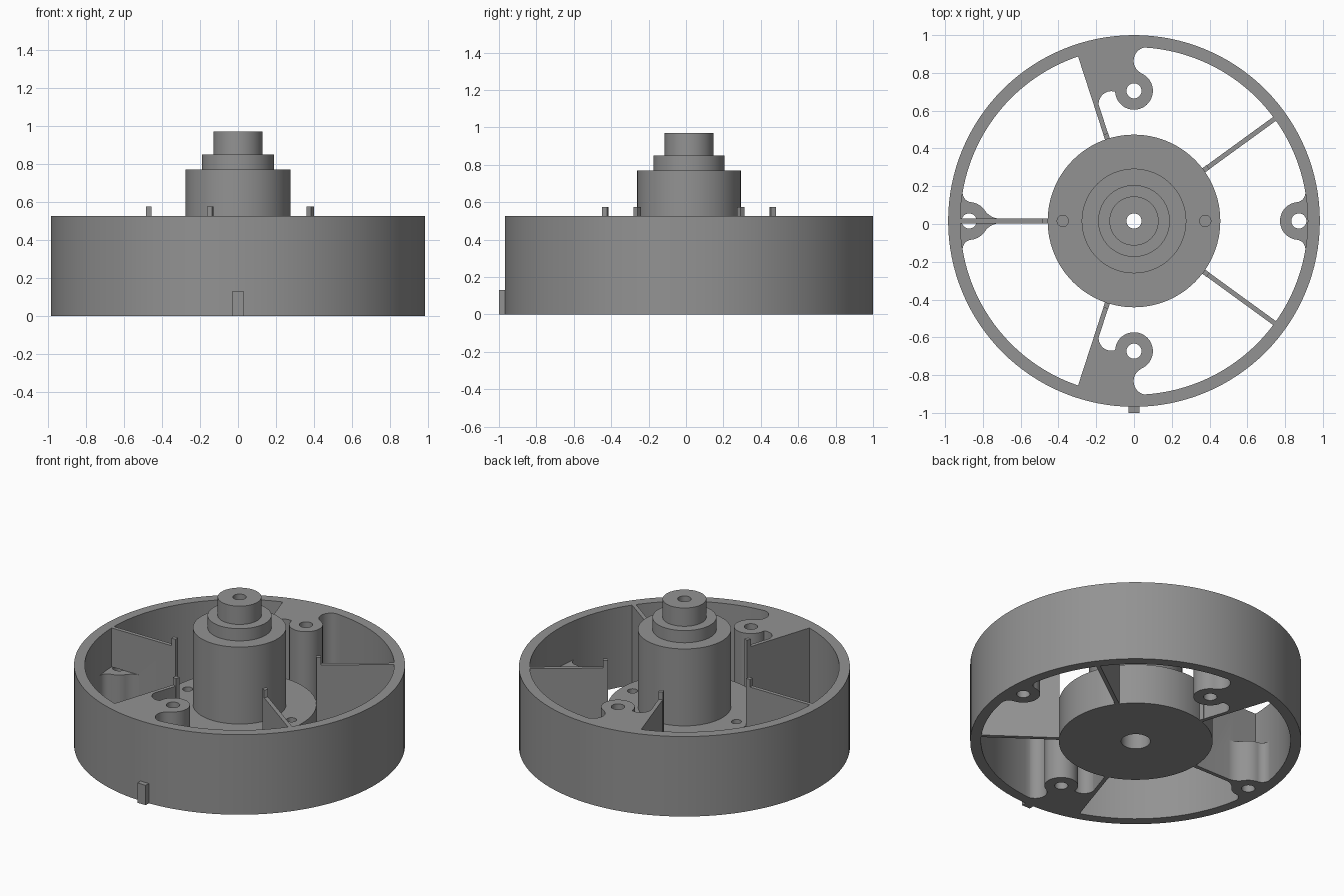
import bpy, bmesh, math
from mathutils import Matrix

if "Cube" in bpy.data.objects:
    bpy.data.objects.remove(bpy.data.objects["Cube"])

CY = 0.016                      # hub axis offset in y
H, LOW, RIB = 0.525, 0.27, 0.0125   # rim height, low boss height, rib half thickness

grey = bpy.data.materials.new("grey")
grey.diffuse_color = (0.29, 0.29, 0.29, 1)
grey.use_nodes = True
grey.node_tree.nodes["Principled BSDF"].inputs["Base Color"].default_value = grey.diffuse_color


def finish(name, bm):
    bmesh.ops.remove_doubles(bm, verts=bm.verts, dist=1e-5)
    bmesh.ops.recalc_face_normals(bm, faces=bm.faces)
    me = bpy.data.meshes.new(name)
    bm.to_mesh(me)
    bm.free()
    me.materials.append(grey)
    ob = bpy.data.objects.new(name, me)
    ob.location.y = CY
    bpy.context.collection.objects.link(ob)
    return ob


def arc(cx, cy, r, a0, a1, n=16):
    angles = [math.radians(a0 + (a1 - a0) * i / n) for i in range(n + 1)]
    return [(cx + r * math.cos(a), cy + r * math.sin(a)) for a in angles]


def prism(name, pts, z0, z1, angle=0):
    bm = bmesh.new()
    face = bm.faces.new([bm.verts.new((x, y, z0)) for x, y in pts])
    top = bmesh.ops.extrude_face_region(bm, geom=[face])["geom"]
    bmesh.ops.translate(bm, vec=(0, 0, z1 - z0),
                        verts=[v for v in top if isinstance(v, bmesh.types.BMVert)])
    bmesh.ops.rotate(bm, verts=bm.verts, matrix=Matrix.Rotation(math.radians(angle), 3, 'Z'))
    return finish(name, bm)


def rect(x0, x1, hw):
    return [(x0, -hw), (x1, -hw), (x1, hw), (x0, hw)]


def lathe(name, profile, steps):
    bm = bmesh.new()
    vs = [bm.verts.new((r, 0, z)) for r, z in profile]
    es = [bm.edges.new((vs[i - 1], vs[i])) for i in range(len(vs))]
    bmesh.ops.spin(bm, geom=vs + es, cent=(0, 0, 0), axis=(0, 0, 1),
                   angle=2 * math.pi, steps=steps)
    return finish(name, bm)


def combine(base, other, op):
    mod = base.modifiers.new(op.lower(), 'BOOLEAN')
    mod.object, mod.operation, mod.solver = other, op, 'EXACT'
    bpy.context.view_layer.objects.active = base
    bpy.ops.object.modifier_apply(modifier=mod.name)
    bpy.data.objects.remove(other)


def drill(base, x, y, r, z0, z1):
    combine(base, prism("drill", arc(x, y, r, 0, 348.75, 31), z0, z1), 'DIFFERENCE')


# Outer rim
rim = lathe("rim", [(0.92, 0), (0.984, 0), (0.984, H), (0.92, H)], 128)

# Tall screw blocks at front and back, mirrored
block = [(-0.284, 0.875), (-0.1916, 0.59)]
block += arc(-0.12, 0.62, 0.067, 190, 70)
block += arc(0, 0.689, 0.1, 184, 426, 32)
block += arc(0.07, 0.848, 0.072, 246, 90)[1:]
block += [(0.07, 0.95), (-0.29, 0.91)]
for s in (1, -1):
    combine(rim, prism("screw_block", [(x, s * y) for x, y in block], 0, H), 'UNION')

# Low screw bosses at the sides, with fillets into the rim
half = [(0.95, 0.165)] + arc(0.857, 0.149, 0.05, 10, -84) + arc(0.873, 0, 0.1, 96, 180)[1:]
boss = half + [(x, -y) for x, y in reversed(half[:-1])]
for s in (1, -1):
    combine(rim, prism("side_boss", [(s * x, y) for x, y in boss], 0, LOW), 'UNION')
flare = arc(-0.707, 0.112, 0.1, 214, 270)
flare = [(-0.873, 0.03)] + flare + [(x, -y) for x, y in reversed(flare)] + [(-0.873, -0.03)]
combine(rim, prism("boss_flare", flare, 0, LOW), 'UNION')

# Screw holes
for s in (1, -1):
    drill(rim, 0, s * 0.689, 0.04, -0.1, H + 0.1)
    drill(rim, s * 0.873, 0, 0.04, -0.1, LOW + 0.1)

# Ribs from the hub to the rim, each with a small post at the inner end
for a in (36, 108, 180, 252, 324):
    if a == 180:
        combine(rim, prism("rib", rect(0.456, 0.75, RIB), 0, H, a), 'UNION')
        combine(rim, prism("rib_over_boss", rect(0.74, 0.94, RIB), LOW, H, a), 'UNION')
    else:
        combine(rim, prism("rib", rect(0.456, 0.94, RIB), 0, H, a), 'UNION')
    combine(rim, prism("post", rect(0.456, 0.485, RIB + 0.001), 0, 0.575, a), 'UNION')

# Locating tab on the front of the rim
tab = prism("locating_tab", [(-0.03, -1.016), (0.03, -1.016), (0.03, -0.97), (-0.03, -0.97)], 0, 0.13)

# Stepped hub with a wide bore below and a narrow bore above
hub = lathe("hub", [(0.04, 0.97), (0.13, 0.97), (0.13, 0.85), (0.19, 0.85), (0.19, 0.77),
                    (0.277, 0.77), (0.277, 0.265), (0.457, 0.265), (0.457, 0),
                    (0.087, 0), (0.087, 0.77), (0.04, 0.77)], 96)
for s in (1, -1):
    drill(hub, s * 0.377, 0, 0.03, 0.1, 0.4)

# Smooth shading with sharp edges kept
for ob in (rim, hub, tab):
    bpy.ops.object.select_all(action='DESELECT')
    ob.select_set(True)
    bpy.context.view_layer.objects.active = ob
    bpy.ops.object.shade_smooth_by_angle(angle=math.radians(30))
